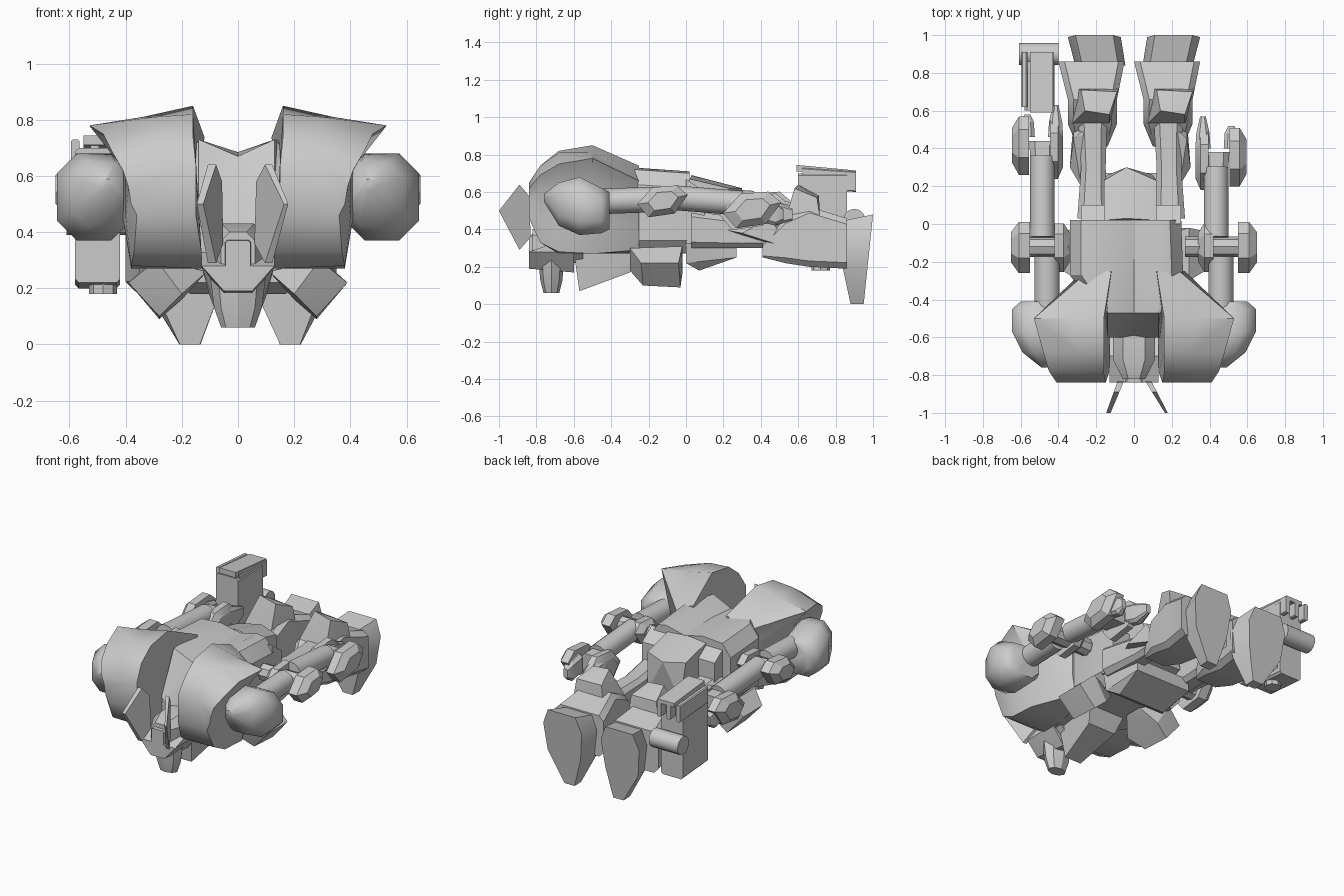
import bpy, bmesh, math
from mathutils import Vector, Matrix

if "Cube" in bpy.data.objects:
    bpy.data.objects.remove(bpy.data.objects["Cube"])


def finish(name, bm, mirror=False, angle=30):
    bmesh.ops.recalc_face_normals(bm, faces=bm.faces)
    me = bpy.data.meshes.new(name)
    bm.to_mesh(me)
    bm.free()
    ob = bpy.data.objects.new(name, me)
    bpy.context.collection.objects.link(ob)
    if mirror:
        ob.modifiers.new("mirror", 'MIRROR')
    bpy.ops.object.select_all(action='DESELECT')
    ob.select_set(True)
    bpy.context.view_layer.objects.active = ob
    bpy.ops.object.shade_smooth_by_angle(angle=math.radians(angle))
    return ob


def hull(name, pts, mirror=False):
    """Convex faceted block around a few corner points."""
    bm = bmesh.new()
    for p in pts:
        bm.verts.new(p)
    bmesh.ops.convex_hull(bm, input=bm.verts)
    junk = [v for v in bm.verts if not v.link_faces]
    bmesh.ops.delete(bm, geom=junk, context='VERTS')
    bmesh.ops.dissolve_limit(bm, angle_limit=0.02, verts=bm.verts, edges=bm.edges)
    return finish(name, bm, mirror, 15)


def rings(name, loops, mirror=False, angle=30):
    """Skin a list of equal-length point loops and cap both ends."""
    bm = bmesh.new()
    vs = [[bm.verts.new(p) for p in lp] for lp in loops]
    n = len(vs[0])
    for a, b in zip(vs, vs[1:]):
        for i in range(n):
            bm.faces.new((a[i], a[(i + 1) % n], b[(i + 1) % n], b[i]))
    bm.faces.new(vs[0])
    bm.faces.new(vs[-1])
    return finish(name, bm, mirror, angle)


def loft(name, secs, c=0.25, mirror=False, angle=30):
    """Chamfered box sections (y, x0, x1, z0, z1) joined along y."""
    loops = []
    for y, x0, x1, z0, z1 in secs:
        d = c * min(x1 - x0, z1 - z0)
        loops.append([(x0 + d, y, z0), (x1 - d, y, z0), (x1, y, z0 + d), (x1, y, z1 - d),
                      (x1 - d, y, z1), (x0 + d, y, z1), (x0, y, z1 - d), (x0, y, z0 + d)])
    return rings(name, loops, mirror, angle)


def plate(name, prof, xa, xb):
    """Side profile of (y, z) points between x functions xa(y) and xb(y)."""
    return rings(name, [[(xa(y), y, z) for y, z in prof], [(xb(y), y, z) for y, z in prof]])


def rod(name, a, b, r, n=14):
    a, b = Vector(a), Vector(b)
    bm = bmesh.new()
    rot = (b - a).to_track_quat('Z', 'Y').to_matrix().to_4x4()
    bmesh.ops.create_cone(bm, cap_ends=True, segments=n, radius1=r, radius2=r,
                          depth=(b - a).length, matrix=Matrix.Translation((a + b) / 2) @ rot)
    return finish(name, bm)


# torso with a shallow valley along the back, ending in a steep slope behind the head
loops = []
for y, x0, x1, edge, mid in ((.02, -.34, .25, .71, .68), (-.27, -.34, .26, .73, .685),
                             (-.47, -.2, .2, .73, .67), (-.6, -.18, .18, .45, .4)):
    loops.append([(x0 + .06, y, .27), (x1 - .06, y, .27), (x1, y, .34), (x1, y, edge - .09),
                  (x1 - .06, y, edge - .01), (.13, y, edge), (0, y, mid), (-.14, y, edge),
                  (x0 + .06, y, edge - .01), (x0, y, edge - .09), (x0, y, .34)])
rings("torso", loops)
hull("waist_band", [(x, y, z) for y, z in ((0, .32), (0, .67), (.1, .6), (.1, .34))
                    for x in (-.28, .25)])
hull("rear_pack", [(-.16, .02, .67), (.12, .02, .67), (-.04, .03, .69), (-.16, .23, .62), (.12, .23, .62),
                   (-.04, .3, .62), (-.14, .26, .38), (.1, .26, .38), (-.16, .02, .32), (.12, .02, .32)])
hull("skirt", [(x * s, y, z) for s in (-1, 1) for x, y, z in
               ((.24, 0, .34), (.2, .27, .33), (.2, .27, .25), (.17, .07, .18), (.22, 0, .22))])

# big shoulder housings, each a skin through five sections
secs = {
    -.25: [(.14, .28), (.25, .29), (.27, .42), (.27, .56), (.24, .66), (.17, .72), (.12, .74)],
    -.5: [(.13, .27), (.38, .27), (.41, .45), (.42, .64), (.53, .78), (.34, .81), (.16, .85)],
    -.68: [(.13, .27), (.38, .28), (.41, .45), (.41, .62), (.48, .75), (.3, .81), (.16, .82)],
    -.78: [(.13, .33), (.37, .33), (.4, .45), (.4, .6), (.45, .69), (.3, .74), (.16, .74)],
    -.84: [(.15, .46), (.36, .46), (.38, .5), (.39, .56), (.41, .62), (.3, .65), (.15, .64)],
}
rings("shoulder_housing", [[(x, y, z) for x, z in s] for y, s in secs.items()], True, 38)
loft("shoulder_ball", [(-.76, .45, .49, .55, .59), (-.68, .38, .59, .42, .65), (-.57, .38, .645, .37, .68),
                       (-.45, .38, .645, .38, .62), (-.41, .4, .6, .4, .6)], .27, True, 50)

# head: sunken helmet, visor, collar, snout and chest wedge
loft("helmet", [(-.55, -.11, .11, .22, .42), (-.72, -.11, .11, .22, .43), (-.82, -.06, .06, .26, .4)], .25)
loft("visor", [(-.76, -.05, .05, .27, .38), (-.84, -.045, .045, .27, .37)], .1)
hull("collar", [(x * s, y, z) for s in (-1, 1) for x, y, z in
                ((.13, -.84, .28), (.13, -.6, .28), (.05, -.84, .19), (.05, -.84, .24), (.05, -.6, .17), (.13, -.7, .33))])
rings("snout", [[(r * math.cos(a * math.pi / 4), -.72 + .7 * r * math.sin(a * math.pi / 4), z)
                 for a in range(8)] for z, r in ((.06, .06), (.13, .085), (.25, .1))])
hull("chest_wedge", [(x * s, y, z) for s in (-1, 1) for x, y, z in
                     ((.06, -.57, .07), (.08, -.6, .28), (.1, -.3, .17), (.13, -.25, .28))])
blade = [(-1, .5), (-.89, .64), (-.84, .58), (-.83, .36), (-.89, .29)]
plate("crest_right", blade, lambda y: .04 - .62 * (y + .8), lambda y: .075 - .52 * (y + .8))
plate("crest_left", blade, lambda y: -.04 + .42 * (y + .8), lambda y: -.075 + .36 * (y + .8))

# chest side pods leaning down and outward
hull("chest_pod", [(.11, -.2, .26), (.11, -.08, .26), (.29, -.3, .3), (.29, -.02, .31), (.39, -.24, .22),
                   (.39, -.04, .22), (.28, -.23, .1), (.28, -.03, .09), (.2, -.3, .18), (.2, -.02, .16)], True)

# arms: the left one reaches slightly further
HEX = [(-.14, -.02), (-.06, .07), (.07, .08), (.13, .03), (.06, -.07), (-.08, -.09)]


def shell(name, s, x0, x1, cy, cz, k=1.0, inset=.6):
    """Faceted guard with a smaller outer face."""
    rings(name, [[(s * x0, cy + k * y, cz + k * z) for y, z in HEX],
                 [(s * (x0 * .4 + x1 * .6), cy + k * y, cz + k * z) for y, z in HEX],
                 [(s * x1, cy + k * y * inset, cz + k * z * inset) for y, z in HEX]])


for side, s, d in (("right", 1, 0), ("left", -1, .06)):
    X = .435 if s > 0 else .485
    rod("upper_arm_" + side, (s * .46, -.45, .55), (s * .46, -.17, .56), .068)
    rod("elbow_pin_" + side, (s * .27, -.12, .55), (s * .6, -.12, .55), .055, n=8)
    shell("elbow_outer_" + side, s, .55, .65, -.12, .555)
    shell("elbow_inner_" + side, s, .42, .34, -.12, .555, .95)
    rod("forearm_" + side, (s * X, -.07, .57), (s * X, .3 + d, .54), .066)
    loft("wrist_" + side, [(.22 + d, s * X - .06, s * X + .06, .47, .58),
                           (.38 + d, s * X - .07, s * X + .07, .45, .57)])
    shell("hand_outer_" + side, s, X + .07, X + .16, .36 + d, .51, 1.15)
    shell("hand_inner_" + side, s, X - .04, X - .11, .34 + d, .5, 1.15)
    for i, f in enumerate((-.07, .08)):
        x = s * (X + f)
        loft(f"finger_{side}_{i}", [(.4 + d, x - .04, x + .04, .44, .57), (.48 + d, x - .035, x + .035, .42, .55),
                                    (.57 - .05 * i + d, x - .015, x + .015, .45, .51)])

# legs
for side, cx, fx in (("right", .18, .21), ("left", -.22, -.21)):
    tx = cx + (.01 if cx > 0 else .0)
    loft("thigh_" + side, [(.03, tx - .08, tx + .08, .3, .5), (.3, cx - .06, cx + .07, .3, .46),
                           (.62, cx - .08, cx + .08, .3, .47)], .2)
    o = 1 if cx > 0 else -1
    hull("thigh_guard_" + side, [(cx + o * x, y, z) for x, y, z in
                                 ((.06, .2, .4), (.1, .45, .46), (.12, .3, .38), (.03, .5, .3), (.0, .5, .46),
                                  (.1, .55, .3), (-.08, .6, .45))])
    loft("shin_" + side, [(.41, cx - .08, cx + .08, .25, .32), (.53, cx - .13, cx + .13, .22, .46),
                          (.66, cx - .13, cx + .13, .2, .52), (.86, cx - .18, cx + .17, .19, .46)], .12)
    # angular block on the back of the shin
    hull("calf_block_" + side, [(cx + x, y, z) for x, y, z in
                                ((-.11, .53, .45), (.09, .53, .45), (-.04, .6, .64), (.09, .58, .62), (-.06, .71, .58),
                                 (.13, .7, .57), (-.08, .72, .44), (.14, .72, .44))])
    # foot standing across the end of the leg, toe pointing down
    t = fx * .85
    foot = [(-.1, .48), (.1, .48), (.14, .38), (.12, .2), (.045, .0), (-.03, .0), (-.12, .2), (-.14, .38)]
    rings("foot_" + side, [[(t + x * .95, .84 + .04 * (z < .15), z * .93) for x, z in foot],
                           [(fx + x - (fx - t) * (z < .1), 1 - .05 * (.48 - z) / .48, z) for x, z in foot]])

# held weapon beside the left leg
loft("weapon_body", [(.6, -.58, -.42, .22, .7), (.86, -.58, -.42, .2, .7)], .08)
hull("weapon_top_plate", [(x, y, z) for x in (-.55, -.43)
                          for y, z in ((.59, .71), (.59, .745), (.91, .69), (.91, .715))])
for i, x in enumerate((-.58, -.51, -.44)):
    loft(f"weapon_rail_{i}", [(.62, x - .015, x + .015, .62, .73), (.91, x - .015, x + .015, .6, .71)], .2)
rod("weapon_drum", (-.61, .9, .45), (-.4, .9, .45), .06)
rod("weapon_muzzle", (-.48, .72, .18), (-.48, .72, .25), .05, n=8)
